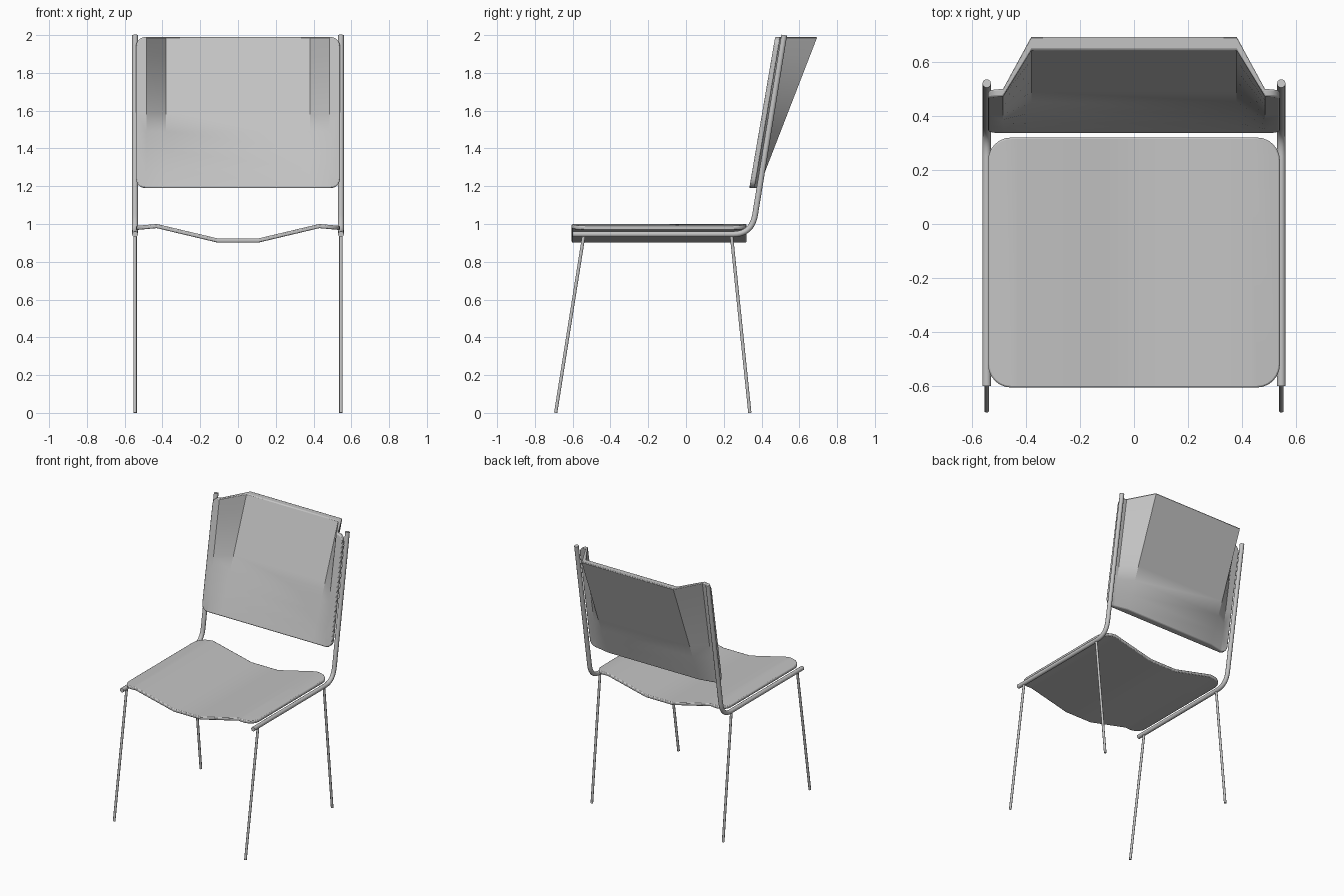
import bpy, bmesh, math
from mathutils import Vector

if "Cube" in bpy.data.objects:
    bpy.data.objects.remove(bpy.data.objects["Cube"], do_unlink=True)

grey = bpy.data.materials.new("plain_grey")
grey.use_nodes = True
grey.diffuse_color = (0.55, 0.55, 0.55, 1)
grey.node_tree.nodes["Principled BSDF"].inputs["Base Color"].default_value = grey.diffuse_color


def interpolate(points, x):
    """Height of a mirrored polyline at distance |x| from the centre."""
    x = abs(x)
    for (x0, h0), (x1, h1) in zip(points, points[1:]):
        if x <= x1:
            return h0 + (h1 - h0) * (x - x0) / (x1 - x0)
    return points[-1][1]


def smooth(obj, angle):
    bpy.ops.object.select_all(action='DESELECT')
    obj.select_set(True)
    bpy.context.view_layer.objects.active = obj
    bpy.ops.object.shade_smooth_by_angle(angle=math.radians(angle))


def panel(name, half_width, v0, v1, radius, creases, rows, front, back):
    """Rounded sheet, creased along x, shaped by a front and a back mapping."""
    bm = bmesh.new()
    outline = []
    corners = [(1, v1, -1), (-1, v1, -1), (-1, v0, 1), (1, v0, 1)]
    for quarter, (side, v, inward) in enumerate(corners):
        cx, cy = side * (half_width - radius), v + inward * radius
        for step in range(7):
            a = (quarter + step / 6) * math.pi / 2
            outline.append(bm.verts.new((cx + radius * math.cos(a), cy + radius * math.sin(a), 0)))
    bm.faces.new(outline)

    def cut(point, normal):
        bmesh.ops.bisect_plane(bm, geom=bm.verts[:] + bm.edges[:] + bm.faces[:],
                               plane_co=point, plane_no=normal, dist=1e-5)
    for c in creases:
        for side in (-1, 1):
            cut((side * c, 0, 0), (1, 0, 0))
    for i in range(1, rows):
        cut((0, v0 + (v1 - v0) * i / rows, 0), (0, 1, 0))

    result = bmesh.ops.extrude_face_region(bm, geom=bm.faces[:], use_keep_orig=True)
    far = {g for g in result["geom"] if isinstance(g, bmesh.types.BMVert)}
    for vert in bm.verts:
        vert.co = (back if vert in far else front)(vert.co.x, vert.co.y)
    bmesh.ops.recalc_face_normals(bm, faces=bm.faces[:])
    mesh = bpy.data.meshes.new(name)
    bm.to_mesh(mesh)
    bm.free()
    mesh.materials.append(grey)
    obj = bpy.data.objects.new(name, mesh)
    bpy.context.collection.objects.link(obj)
    smooth(obj, 35)
    bevel = obj.modifiers.new("soft_rim", 'BEVEL')
    bevel.width, bevel.segments = 0.006, 2
    bevel.limit_method, bevel.angle_limit = 'ANGLE', math.radians(65)


def tube(name, points, radius):
    curve = bpy.data.curves.new(name, 'CURVE')
    curve.dimensions = '3D'
    curve.bevel_depth, curve.bevel_resolution = radius, 3
    curve.use_fill_caps = True
    spline = curve.splines.new('POLY')
    spline.points.add(len(points) - 1)
    for p, co in zip(spline.points, points):
        p.co = (*co, 1)
    curve.materials.append(grey)
    obj = bpy.data.objects.new(name, curve)
    bpy.context.collection.objects.link(obj)
    bpy.ops.object.select_all(action='DESELECT')
    obj.select_set(True)
    bpy.context.view_layer.objects.active = obj
    bpy.ops.object.convert(target='MESH')
    smooth(bpy.context.object, 50)


# Seat: a sheet with a shallow dished section
seat_section = [(0, 0.924), (0.11, 0.924), (0.43, 1.0), (0.54, 0.99)]
panel("seat", 0.54, -0.605, 0.32, 0.085, (0.11, 0.43), 1,
      lambda x, y: Vector((x, y, interpolate(seat_section, x))),
      lambda x, y: Vector((x, y, interpolate(seat_section, x) - 0.022)))

# Backrest: upright wings and a centre that leans further back
BOTTOM, TOP = 1.19, 1.99
lean = [(0, 0.31), (0.38, 0.31), (0.485, 0.137), (0.54, 0.137)]
depth = [(0, 0.05), (0.38, 0.05), (0.485, 0.028), (0.54, 0.028)]


def rest_front(x, z):
    t = (z - BOTTOM) / (TOP - BOTTOM)
    return Vector((x, 0.335 + interpolate(lean, x) * t, z))


panel("backrest", 0.54, BOTTOM, TOP, 0.05, (0.38, 0.485), 8, rest_front,
      lambda x, z: rest_front(x, z) + Vector((0, interpolate(depth, x), 0)))

# Bent side tubes and thin splayed legs
start, corner, end = Vector((0.25, 0.946)), Vector((0.349, 0.946)), Vector((0.366, 1.05))
bend = [start * (1 - t) ** 2 + corner * 2 * t * (1 - t) + end * t * t
        for t in (i / 10 for i in range(11))]
for side, x in (("left", 0.545), ("right", -0.545)):
    path = [(-0.6, 0.946)] + [tuple(p) for p in bend] + [(0.52, 2.0)]
    tube(side + "_frame_tube", [(x, y, z) for y, z in path], 0.016)
    tube(side + "_front_leg", [(x, -0.54, 0.946), (x, -0.69, 0)], 0.009)
    tube(side + "_rear_leg", [(x, 0.24, 0.946), (x, 0.338, 0)], 0.009)
